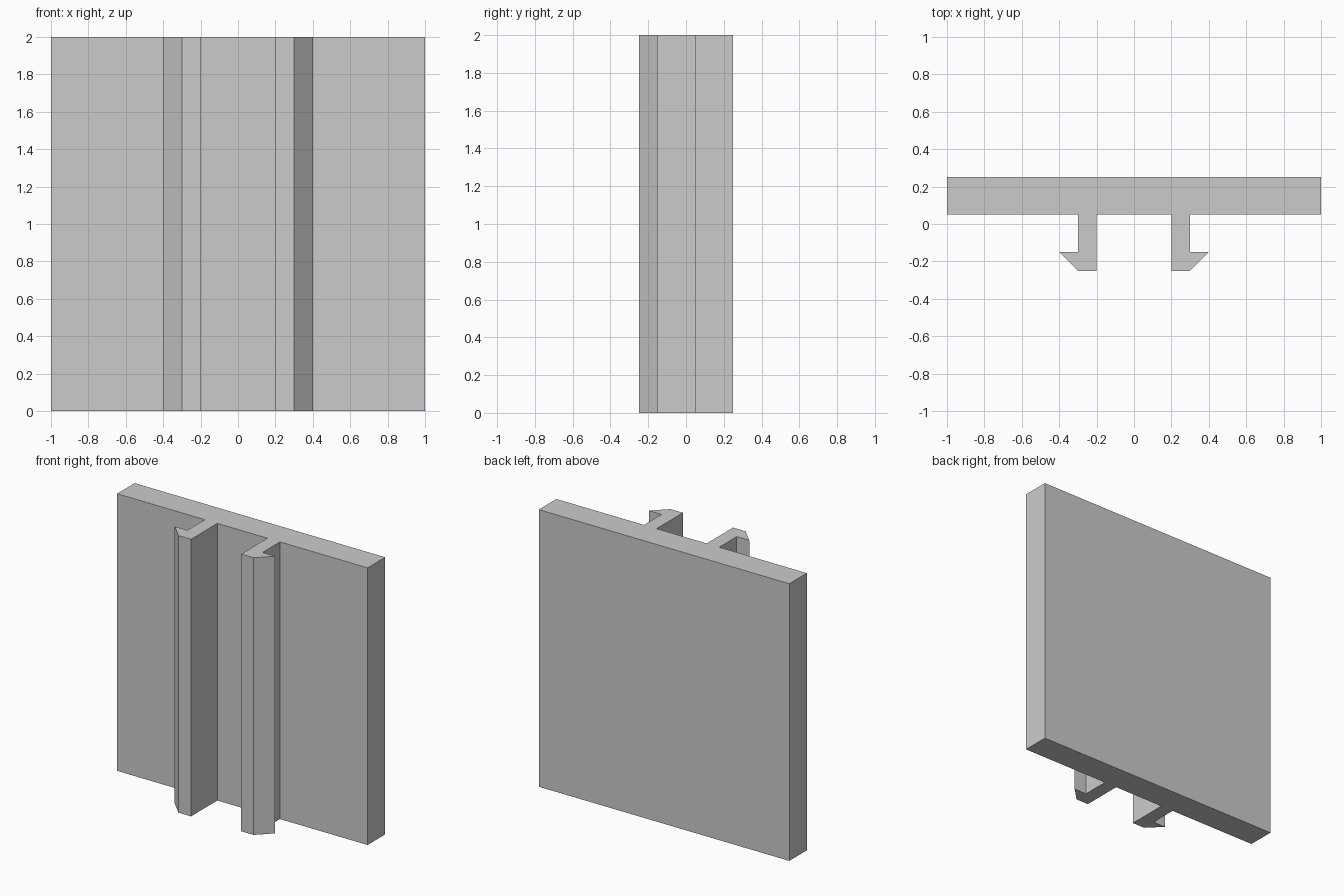
import bpy
import bmesh

cube = bpy.data.objects.get("Cube")
if cube:
    bpy.data.objects.remove(cube, do_unlink=True)

HEIGHT = 2.0

grey = bpy.data.materials.new("light_grey")
grey.use_nodes = True
colour = (0.6, 0.6, 0.6, 1.0)
grey.diffuse_color = colour
grey.node_tree.nodes["Principled BSDF"].inputs["Base Color"].default_value = colour

# Half cross-section on the +x side: panel edge, then the barbed clip leg
half = [(1.0, 0.25), (1.0, 0.05), (0.3, 0.05), (0.3, -0.15), (0.4, -0.15),
        (0.3, -0.25), (0.2, -0.25), (0.2, 0.05)]
outline = half + [(-x, y) for x, y in reversed(half)]

# Panel and both clip legs as one extruded profile
bm = bmesh.new()
base = bm.faces.new([bm.verts.new((x, y, 0)) for x, y in outline])
extruded = bmesh.ops.extrude_face_region(bm, geom=[base], use_keep_orig=True)
top = [v for v in extruded["geom"] if isinstance(v, bmesh.types.BMVert)]
bmesh.ops.translate(bm, verts=top, vec=(0, 0, HEIGHT))
bmesh.ops.recalc_face_normals(bm, faces=bm.faces)

mesh = bpy.data.meshes.new("panel_with_clips")
bm.to_mesh(mesh)
bm.free()
mesh.materials.append(grey)
panel = bpy.data.objects.new("panel_with_clips", mesh)
bpy.context.collection.objects.link(panel)
